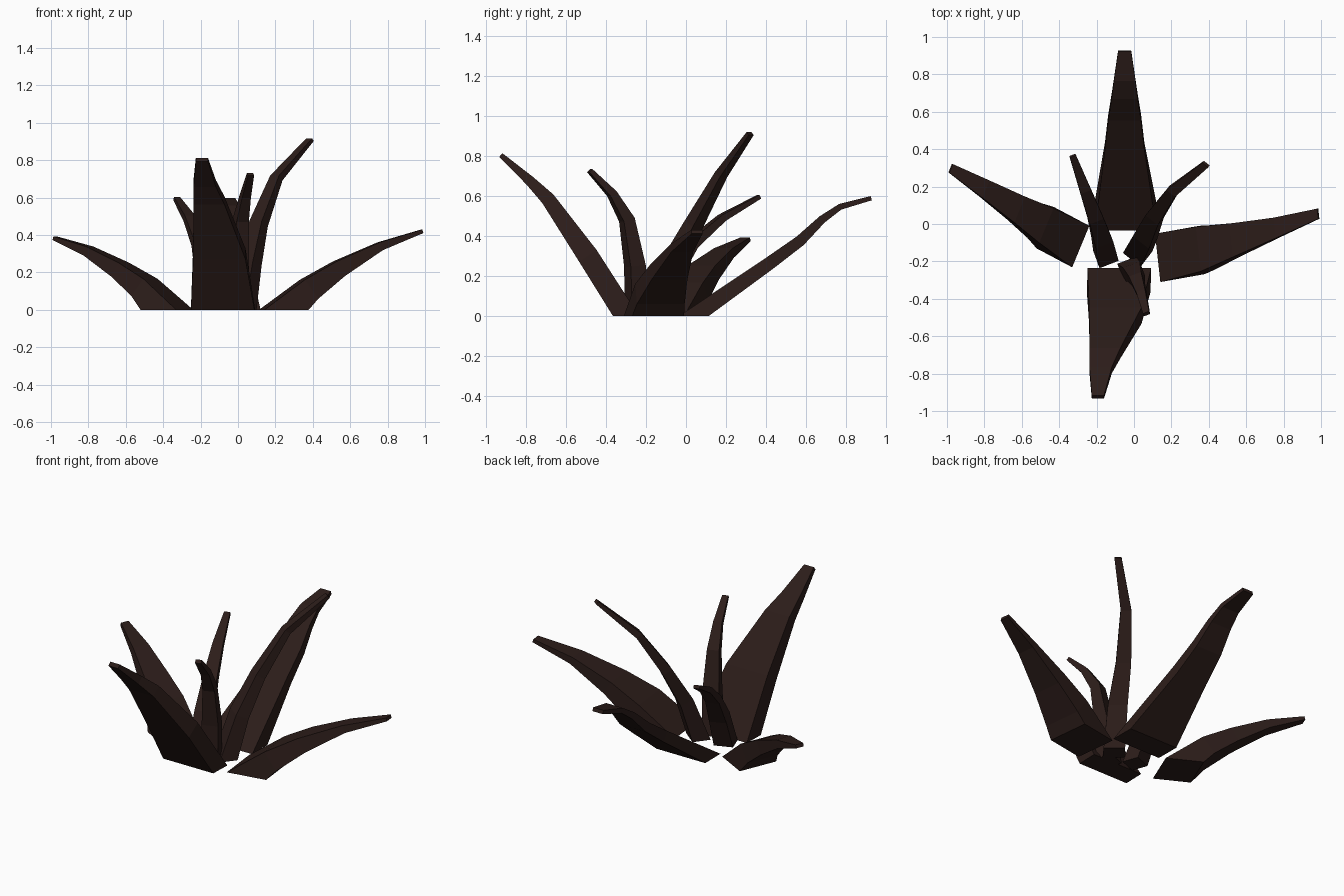
import bpy, bmesh
from mathutils import Vector

mat = bpy.data.materials.new("dark_brown")
mat.diffuse_color = (0.025, 0.012, 0.010, 1)


def blade(name, side, sections):
    """Tapered four-sided leaf; sections are x, y, z, width, thickness from base to tip."""
    side = Vector((side[0], side[1], 0)).normalized()
    pts = [Vector(s[:3]) for s in sections]
    bm = bmesh.new()
    rings = []
    for i, (x, y, z, w, t) in enumerate(sections):
        tan = (pts[min(i + 1, len(pts) - 1)] - pts[max(i - 1, 0)]).normalized()
        nrm = side.cross(tan).normalized()
        ring = []
        for a, b in ((-1, -1), (1, -1), (1, 1), (-1, 1)):
            p = pts[i] + side * (a * w / 2) + nrm * (b * t / 2)
            if i == 0:  # cut the base flat on the ground
                p -= tan * (p.z / tan.z)
            ring.append(bm.verts.new(p))
        rings.append(ring)
    for r0, r1 in zip(rings, rings[1:]):
        for k in range(4):
            n = (k + 1) % 4
            bm.faces.new((r0[k], r0[n], r1[n], r1[k]))
    bm.faces.new(rings[0])
    bm.faces.new(rings[-1])
    bmesh.ops.recalc_face_normals(bm, faces=bm.faces)
    me = bpy.data.meshes.new(name)
    bm.to_mesh(me)
    bm.free()
    me.materials.append(mat)
    bpy.context.collection.objects.link(bpy.data.objects.new(name, me))


# Broad outer leaves
blade("left_leaf", (0.38, 0.92), [
    (-0.38, -0.07, 0, 0.24, 0.14), (-0.50, 0.005, 0.12, 0.20, 0.115),
    (-0.63, 0.085, 0.215, 0.15, 0.085), (-0.80, 0.19, 0.315, 0.10, 0.05),
    (-0.98, 0.298, 0.383, 0.05, 0.02)])
blade("right_leaf", (0.11, -0.99), [
    (0.245, -0.16, 0, 0.26, 0.15), (0.38, -0.13, 0.11, 0.24, 0.125),
    (0.54, -0.085, 0.22, 0.18, 0.09), (0.76, -0.02, 0.34, 0.11, 0.045),
    (0.985, 0.055, 0.42, 0.055, 0.02)])
blade("back_leaf", (-1, 0), [
    (-0.045, 0.04, 0, 0.33, 0.085), (-0.05, 0.42, 0.265, 0.21, 0.065),
    (-0.05, 0.57, 0.375, 0.175, 0.055), (-0.05, 0.68, 0.482, 0.14, 0.04),
    (-0.05, 0.77, 0.545, 0.115, 0.03), (-0.05, 0.925, 0.588, 0.07, 0.022)])
blade("front_leaf", (1, 0), [
    (-0.08, -0.30, 0, 0.34, 0.11), (-0.10, -0.49, 0.30, 0.28, 0.105),
    (-0.155, -0.69, 0.585, 0.165, 0.07), (-0.178, -0.78, 0.675, 0.12, 0.05),
    (-0.193, -0.925, 0.803, 0.065, 0.025)])

# Slender inner leaves
blade("tall_inner_leaf", (0.78, -0.62), [
    (0.02, -0.15, 0, 0.12, 0.10), (0.06, -0.07, 0.25, 0.11, 0.08),
    (0.11, 0.04, 0.46, 0.085, 0.06), (0.205, 0.175, 0.705, 0.06, 0.04),
    (0.385, 0.32, 0.91, 0.04, 0.02)])
blade("back_inner_leaf", (0.9, 0.35), [
    (-0.15, -0.17, 0, 0.11, 0.09), (-0.17, -0.08, 0.20, 0.10, 0.08),
    (-0.205, 0.03, 0.36, 0.08, 0.05), (-0.26, 0.18, 0.49, 0.06, 0.035),
    (-0.328, 0.365, 0.595, 0.035, 0.02)])
blade("front_inner_leaf", (0.93, 0.35), [
    (-0.02, -0.24, 0, 0.11, 0.10), (0.0, -0.255, 0.25, 0.095, 0.08),
    (0.015, -0.295, 0.48, 0.07, 0.06), (0.04, -0.37, 0.61, 0.05, 0.04),
    (0.067, -0.48, 0.725, 0.035, 0.022)])
